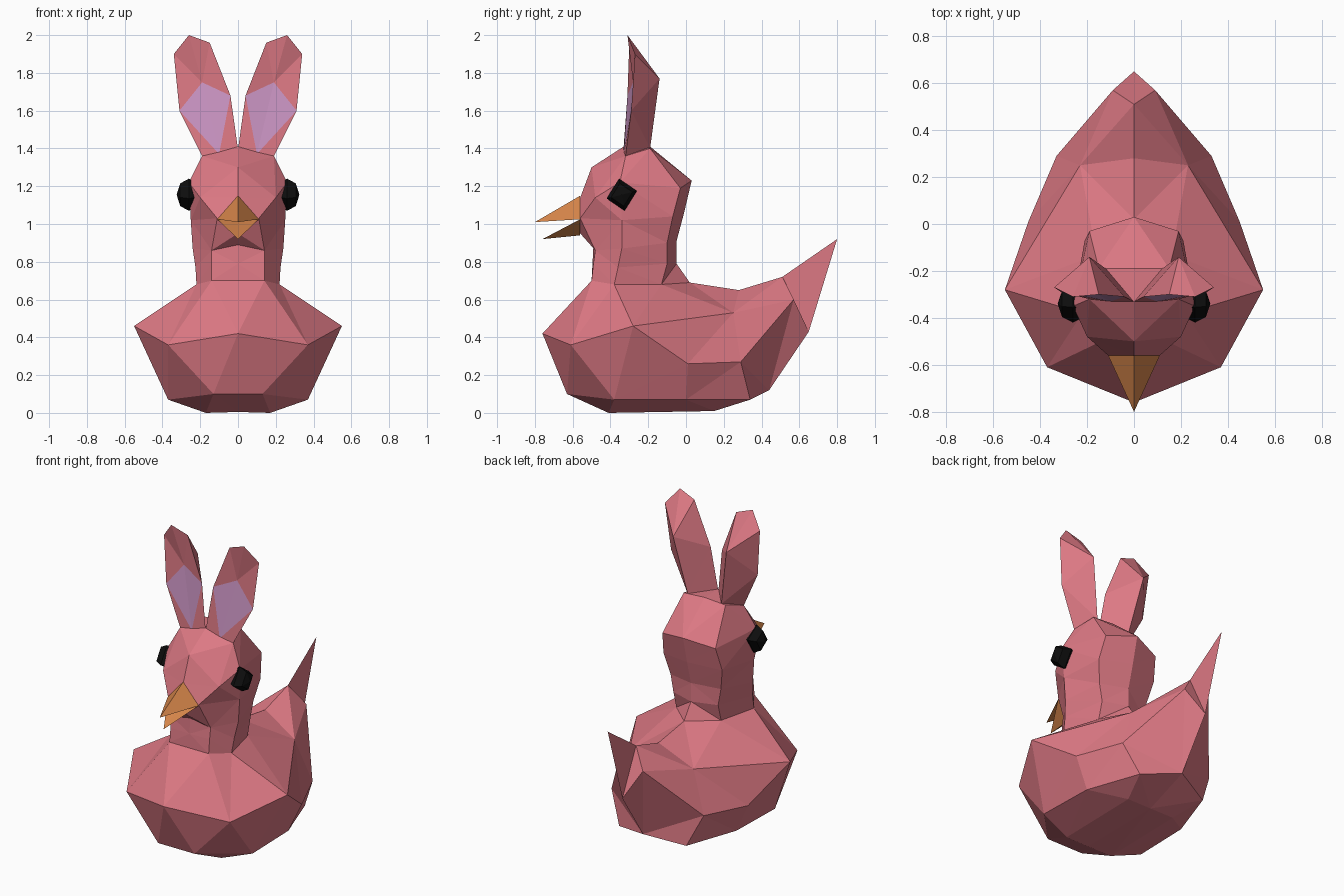
import bpy, bmesh
from mathutils import Vector

if "Cube" in bpy.data.objects:
    bpy.data.objects.remove(bpy.data.objects["Cube"])


def material(name, rgb):
    m = bpy.data.materials.new(name)
    m.diffuse_color = (*rgb, 1)
    m.use_nodes = True
    m.node_tree.nodes["Principled BSDF"].inputs["Base Color"].default_value = m.diffuse_color
    return m


PINK = material("pink", (0.72, 0.19, 0.23))
LILAC = material("lilac", (0.60, 0.30, 0.55))
ORANGE = material("orange", (0.68, 0.24, 0.07))
BLACK = material("black", (0.004, 0.004, 0.004))


def finish(name, bm, mat, mirror=True):
    """Mirror across x = 0, weld, and turn into a flat-shaded object."""
    if mirror:
        dup = bmesh.ops.duplicate(bm, geom=bm.verts[:] + bm.edges[:] + bm.faces[:])["geom"]
        for v in dup:
            if isinstance(v, bmesh.types.BMVert):
                v.co.x *= -1
        bmesh.ops.reverse_faces(bm, faces=[f for f in dup if isinstance(f, bmesh.types.BMFace)])
        bmesh.ops.remove_doubles(bm, verts=bm.verts[:], dist=0.0005)
    bmesh.ops.recalc_face_normals(bm, faces=bm.faces[:])
    me = bpy.data.meshes.new(name)
    bm.to_mesh(me)
    bm.free()
    me.materials.append(mat)
    ob = bpy.data.objects.new(name, me)
    bpy.context.collection.objects.link(ob)
    return ob


def add_face(bm, pts):
    pts = [Vector(p) for p in pts]
    if min((a - b).length for i, a in enumerate(pts) for b in pts[:i]) > 1e-4:
        bm.faces.new([bm.verts.new(p) for p in pts])


def strip(bm, a, b):
    """Triangle strip between two polylines of any length, shortest diagonal first."""
    i = j = 0
    while i < len(a) - 1 or j < len(b) - 1:
        da = (Vector(a[i + 1]) - Vector(b[j])).length if i < len(a) - 1 else 9
        db = (Vector(a[i]) - Vector(b[j + 1])).length if j < len(b) - 1 else 9
        if da < db:
            add_face(bm, (a[i], a[i + 1], b[j]))
            i += 1
        else:
            add_face(bm, (a[i], b[j + 1], b[j]))
            j += 1


def shell(name, strips, mat):
    bm = bmesh.new()
    for a, b in strips:
        strip(bm, a, b)
    bmesh.ops.remove_doubles(bm, verts=bm.verts[:], dist=0.0005)
    return finish(name, bm, mat)


# Body: half contours from front centre to back centre
keel = [(0, -.42, .005), (0, .15, .01)]
foot = [keel[0], (.17, -.41, 0), (.17, .15, .01), keel[1]]
low = [(0, -.63, .10), (.13, -.63, .10), (.37, -.38, .07), (.36, 0, .07), (.24, .34, .07), (0, .44, .12)]
belly = [(0, -.76, .42), (.37, -.61, .36), (.55, -.28, .46), (.45, .01, .26),
         (.33, .29, .27), (.09, .57, .60), (0, .65, .43)]
rim = [belly[2], (.23, .25, .53), (0, .51, .72), (0, .80, .92)]
collar = [(0, -.50, .70), (.14, -.50, .70), (.22, -.38, .68), (.16, -.13, .68), (0, .02, .69)]
shell("body", [(keel, foot), (foot, low), (low, belly), (belly[:3], collar[:3]),
               (belly[2:], rim), (rim[:3], collar[2:] + [(0, .28, .65)])], PINK)

# Neck and head: half rings stacked upwards
rings = [
    collar,
    [(0, -.495, .79), (.14, -.49, .79), (.225, -.36, .77), (.16, -.10, .79), (0, -.05, .79)],
    [(0, -.49, .89), (.14, -.48, .86), (.24, -.34, .87), (.18, -.10, .90), (0, -.05, .91)],
    [(0, -.56, .95), (.11, -.56, 1.03), (.25, -.34, 1.02), (.21, -.07, 1.04), (0, -.01, 1.06)],
    [(0, -.56, 1.14), (.20, -.48, 1.14), (.26, -.35, 1.22), (.19, -.03, 1.19), (0, .03, 1.23)],
    [(0, -.50, 1.30), (.19, -.32, 1.36), (.15, -.19, 1.40), (0, -.19, 1.41)],
    [(0, -.33, 1.41), (0, -.19, 1.41)],
]
shell("neck_and_head", list(zip(rings, rings[1:])), PINK)

# Beak: two three-sided spikes
corner = (.11, -.56, 1.025)
for name, root, mid, tip in (("upper_beak", (0, -.56, 1.15), (0, -.56, 1.03), (0, -.80, 1.01)),
                             ("lower_beak", (0, -.56, .94), (0, -.56, 1.02), (0, -.76, .92))):
    bm = bmesh.new()
    for pts in ((root, corner, tip), (mid, corner, tip), (root, mid, corner)):
        add_face(bm, pts)
    bmesh.ops.remove_doubles(bm, verts=bm.verts[:], dist=0.0005)
    finish(name, bm, ORANGE)

# Ears: outline, hollow centre in front, spine behind
edge = [(0.002, -.33, 1.41), (.04, -.31, 1.68), (.15, -.30, 1.96), (.26, -.31, 2.0),
        (.34, -.27, 1.90), (.31, -.29, 1.60), (.19, -.32, 1.36)]
hollow, notch = (.19, -.28, 1.75), (.10, -.33, 1.37)
spine_top, spine_low = (.19, -.14, 1.77), (.12, -.19, 1.40)
faces = [(edge[i], edge[i + 1], hollow) for i in range(1, 5)]
faces += [(edge[i], edge[i + 1], spine_top) for i in range(1, 5)]
faces += [(edge[0], edge[1], notch), (edge[6], edge[5], notch),
          (edge[0], edge[1], spine_low), (edge[1], spine_top, spine_low),
          (edge[6], edge[5], spine_low), (edge[5], spine_top, spine_low),
          (edge[0], notch, spine_low), (notch, edge[6], spine_low)]
inner = [(notch, edge[1], hollow), (notch, edge[5], hollow)]
for side, s in (("left", 1), ("right", -1)):
    bm = bmesh.new()
    for pts in faces + inner:
        add_face(bm, [(s * x, y, z) for x, y, z in pts])
    bmesh.ops.remove_doubles(bm, verts=bm.verts[:], dist=0.0005)
    ear = finish(side + "_ear", bm, PINK, mirror=False)
    ear.data.materials.append(LILAC)
    for poly in ear.data.polygons[-2:]:
        poly.material_index = 1

    # Eyes: four-sided beads pointing sideways
    bm = bmesh.new()
    bmesh.ops.create_uvsphere(bm, u_segments=4, v_segments=4, radius=1)
    for v in bm.verts:
        x, y, z = v.co
        v.co = (s * (.26 + .065 * z), -.34 + .08 * x - .015 * y, 1.155 + .085 * y + .02 * x)
    finish(side + "_eye", bm, BLACK, mirror=False)
